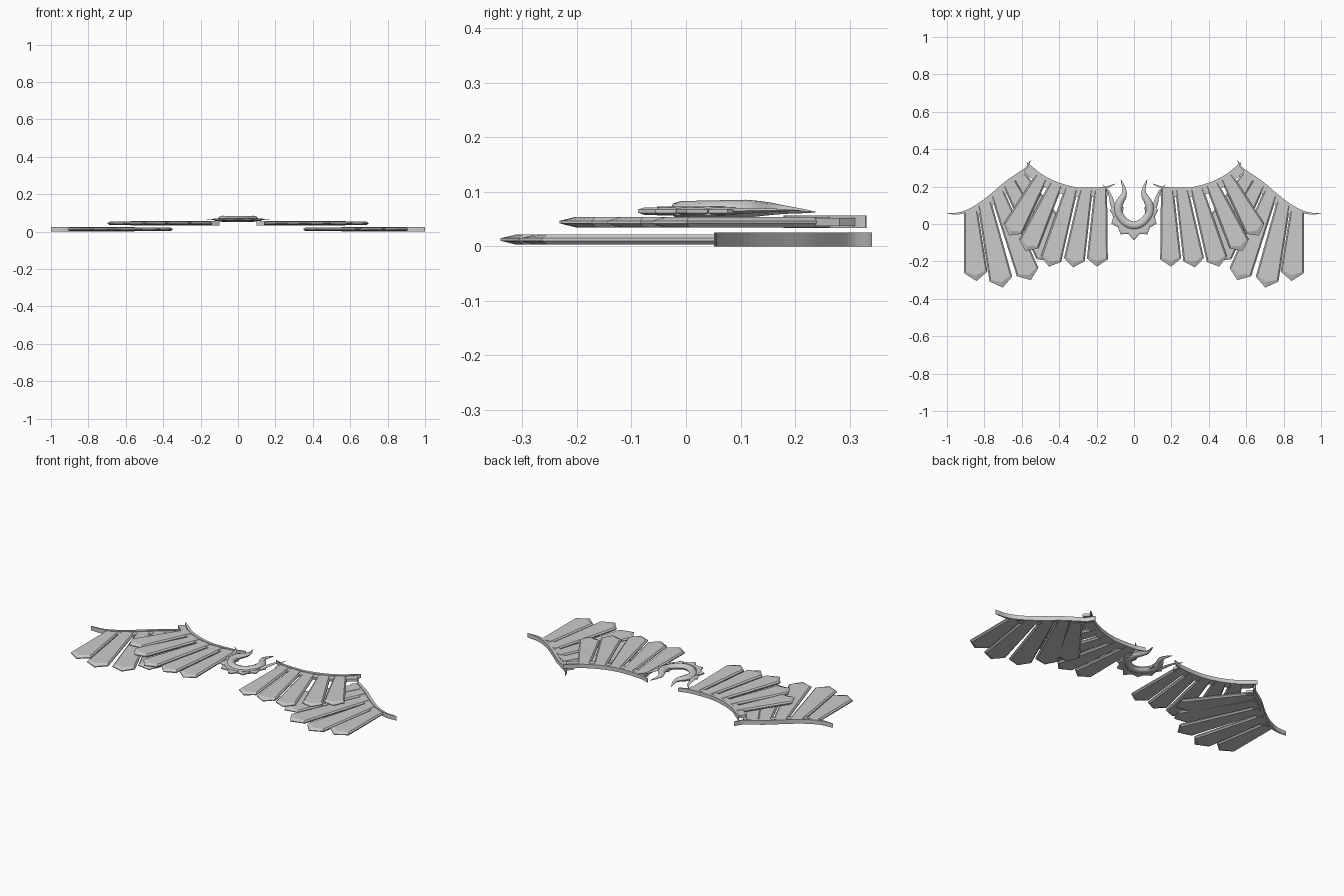
import bpy, bmesh, math
from mathutils import Vector

if "Cube" in bpy.data.objects:
    bpy.data.objects.remove(bpy.data.objects["Cube"])

GREY = (0.6, 0.6, 0.6, 1)
mat = bpy.data.materials.new("plain grey")
mat.use_nodes = True
mat.diffuse_color = GREY
mat.node_tree.nodes["Principled BSDF"].inputs["Base Color"].default_value = GREY


def finish(name, bm, mirror=True, smooth=False):
    bmesh.ops.recalc_face_normals(bm, faces=bm.faces)
    mesh = bpy.data.meshes.new(name)
    bm.to_mesh(mesh)
    bm.free()
    mesh.materials.append(mat)
    ob = bpy.data.objects.new(name, mesh)
    bpy.context.collection.objects.link(ob)
    if mirror:
        mod = ob.modifiers.new("mirror", 'MIRROR')
        mod.use_mirror_merge = False
    if smooth:
        bpy.ops.object.select_all(action='DESELECT')
        ob.select_set(True)
        bpy.context.view_layer.objects.active = ob
        bpy.ops.object.shade_smooth_by_angle(angle=math.radians(50))
    return ob


def loft(bm, rings):
    """Skin closed rings of points and cap both ends."""
    vs = [[bm.verts.new(p) for p in r] for r in rings]
    n = len(vs[0])
    for a, b in zip(vs, vs[1:]):
        for i in range(n):
            j = (i + 1) % n
            bm.faces.new((a[i], a[j], b[j], b[i]))
    bm.faces.new(vs[0])
    bm.faces.new(vs[-1])


def spline(pts, steps=5):
    """Smooth path through the points."""
    pts = [Vector(p) for p in pts]
    pts = [2 * pts[0] - pts[1]] + pts + [2 * pts[-1] - pts[-2]]
    out = []
    for a, b, c, d in zip(pts, pts[1:], pts[2:], pts[3:]):
        for k in range(steps):
            t = k / steps
            out.append(0.5 * (2 * b + (c - a) * t + (2 * a - 5 * b + 4 * c - d) * t * t
                              + (3 * b - a - 3 * c + d) * t ** 3))
    return out + [pts[-2]]


def normal2d(path, i):
    t = path[min(i + 1, len(path) - 1)] - path[max(i - 1, 0)]
    return Vector((-t.y, t.x, 0)).normalized()


def feather(bm, base, tip, w0, w1, z, half):
    """Bevelled blade that widens from the rail to a pointed tip."""
    base, tip = Vector((*base, 0)), Vector((*tip, 0))
    axis = (tip - base).normalized()
    side = Vector((-axis.y, axis.x, 0))
    length = (tip - base).length

    def outline(inset, point, h):
        s = length - w1 * 0.75
        spots = ((0, -w0 + inset), (s - inset, -w1 + inset), (length - point, 0),
                 (s - inset, w1 - inset), (0, w0 - inset))
        return [base + axis * u + side * v + Vector((0, 0, z + h)) for u, v in spots]

    loft(bm, [outline(0.008, 0.03, -half), outline(0, 0, -half * 0.25),
              outline(0, 0, half * 0.25), outline(0.008, 0.03, half)])


def strip(bm, path, widths, z0, z1, shift=0.0):
    """Upright band following a path."""
    rings = []
    for i, p in enumerate(path):
        n = normal2d(path, i)
        w = widths(i / (len(path) - 1))
        a, b = p + n * (shift + w), p + n * (shift - w)
        rings.append([(a.x, a.y, z0), (b.x, b.y, z0), (b.x, b.y, z1), (a.x, a.y, z1)])
    loft(bm, rings)


def wing(label, rail, blades, z, half, rail_z, w0, w1, web_range):
    path = spline([(x, y, 0) for x, y in rail])
    if path[0].x > path[-1].x:
        path.reverse()
    bm = bmesh.new()
    strip(bm, path, lambda t: 0.0008 + 0.008 * math.sin(math.pi * t) ** 0.6, *rail_z)
    finish(label + "_leading_rail", bm)
    # Sheet joining the feather roots just behind the rail
    bm = bmesh.new()
    web = [p for p in path if web_range[0] <= p.x <= web_range[1]]
    strip(bm, web, lambda t: 0.022, z - half * 0.8, z + half * 0.8, -0.022)
    finish(label + "_root_web", bm)
    bm = bmesh.new()
    for base, tip in blades:
        feather(bm, base, tip, w0, w1, z, half)
    finish(label + "_feathers", bm)


# Wings: raised inner pair and lower outer pair
wing("inner_wing",
     [(0.10, 0.215), (0.165, 0.192), (0.30, 0.188), (0.41, 0.215), (0.49, 0.255),
      (0.545, 0.30), (0.575, 0.33)],
     [((0.178, 0.185), (0.198, -0.228)), ((0.255, 0.185), (0.326, -0.232)),
      ((0.335, 0.19), (0.455, -0.228)), ((0.415, 0.215), (0.58, -0.145)),
      ((0.495, 0.25), (0.668, -0.062))],
     0.0445, 0.0095, (0.034, 0.057), 0.034, 0.056, (0.14, 0.56))
wing("outer_wing",
     [(1.0, 0.055), (0.92, 0.06), (0.834, 0.10), (0.754, 0.16), (0.684, 0.22),
      (0.62, 0.265), (0.575, 0.30), (0.553, 0.341)],
     [((0.872, 0.065), (0.842, -0.305)), ((0.80, 0.115), (0.702, -0.34)),
      ((0.73, 0.165), (0.552, -0.30)), ((0.665, 0.215), (0.445, -0.20)),
      ((0.61, 0.25), (0.375, -0.10))],
     0.0125, 0.0095, (0.0, 0.025), 0.037, 0.062, (0.58, 0.91))


def tube(bm, path, radii, flat=0.75, sides=8):
    """Tapered tube with a flattened round section."""
    rings = []
    for i, p in enumerate(path):
        n = normal2d(path, i)
        r = radii(i / (len(path) - 1))
        rings.append([p + n * r * math.cos(a) + Vector((0, 0, r * flat * math.sin(a)))
                      for a in (2 * math.pi * k / sides for k in range(sides))])
    loft(bm, rings)


# Central horseshoe whose ends curl into horns
half_path = [(0.05, 0.012, 0.067), (0.083, 0.06, 0.068), (0.079, 0.11, 0.069),
             (0.056, 0.15, 0.069), (0.052, 0.185, 0.067), (0.07, 0.237, 0.063)]
full = [(-x, y, z) for x, y, z in reversed(half_path)] + [(0, -0.008, 0.067)] + half_path
bm = bmesh.new()
tube(bm, spline(full, 4),
     lambda t: 0.001 + 0.021 * min(1, (1 - abs(2 * t - 1)) / 0.5) ** 0.8)
finish("horned_ring", bm, mirror=False, smooth=True)

# Side hooks sweeping up and outward
bm = bmesh.new()
tube(bm, spline([(0.085, 0.06, 0.064), (0.112, 0.10, 0.065), (0.125, 0.145, 0.066),
                 (0.14, 0.18, 0.066), (0.168, 0.21, 0.066)]),
     lambda t: 0.001 + 0.016 * (1 - t), 0.5, 6)
finish("side_hooks", bm, smooth=True)

# Pointed teeth round the lower half of the ring
bm = bmesh.new()
centre = Vector((0, 0.055, 0))
for k in range(7):
    ang = math.radians(-90 + (k - 3) * 33)
    out = Vector((math.cos(ang), math.sin(ang), 0))
    across = Vector((-out.y, out.x, 0))
    reach = 0.143 if k == 3 else 0.132

    def tooth(s, h):
        spots = ((0.06, -0.026), (0.108, -0.031), (reach, 0), (0.108, 0.031), (0.06, 0.026))
        return [centre + out * (0.06 + (u - 0.06) * s) + across * v * s
                + Vector((0, 0, 0.0645 + h)) for u, v in spots]

    loft(bm, [tooth(0.85, -0.007), tooth(1, -0.003), tooth(1, 0.003), tooth(0.85, 0.007)])
finish("ring_teeth", bm, mirror=False)

# Backing arc that ties the teeth together
bm = bmesh.new()
arc = [centre + Vector((math.cos(a), math.sin(a), 0)) * 0.098
       for a in (math.radians(-190 + 10 * k) for k in range(21))]
strip(bm, arc, lambda t: 0.01, 0.057, 0.073)
finish("ring_backing", bm, mirror=False)
